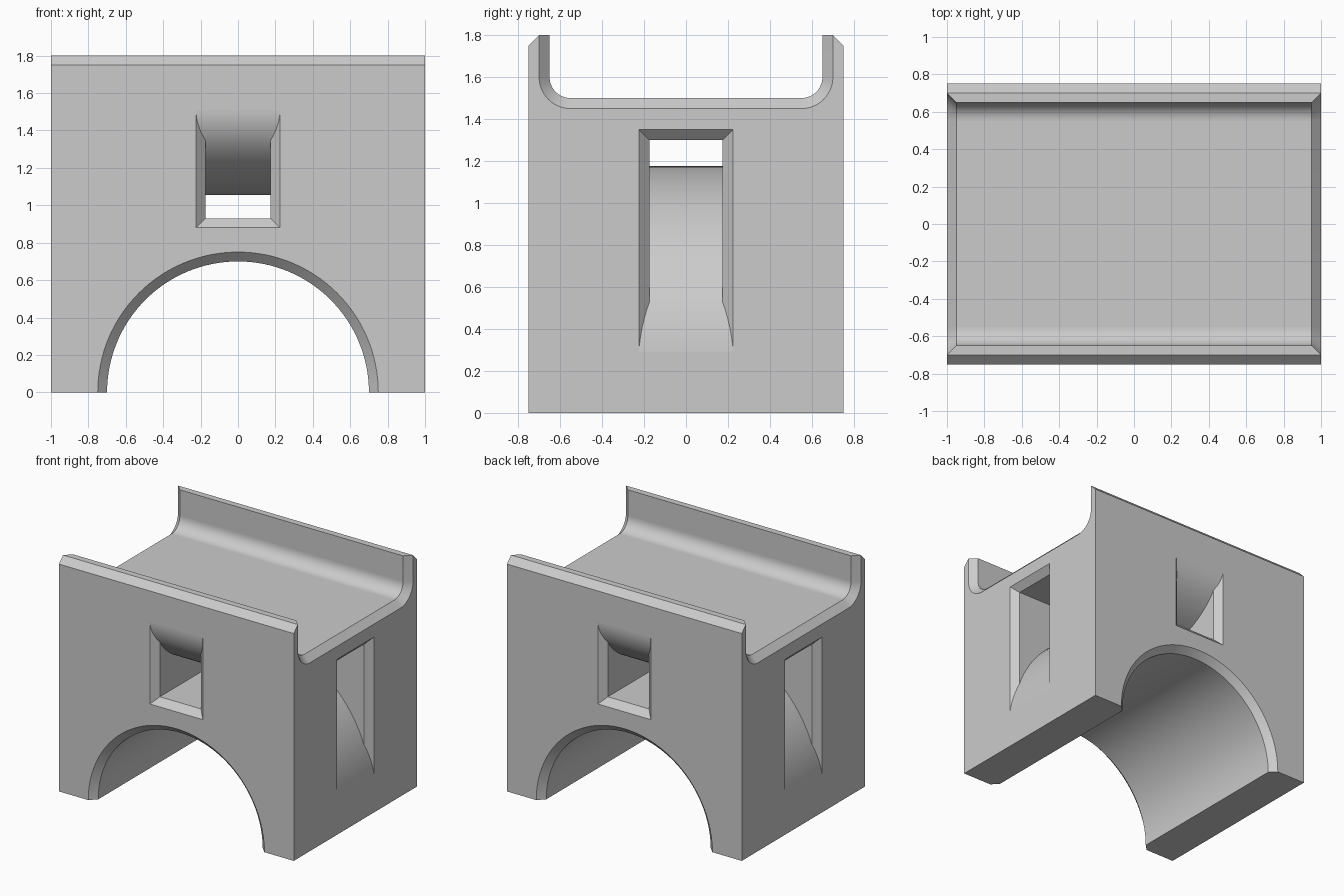
import bpy, bmesh, math

if "Cube" in bpy.data.objects:
    bpy.data.objects.remove(bpy.data.objects["Cube"], do_unlink=True)

BEVEL = 0.05
grey = bpy.data.materials.new("plain grey")
grey.use_nodes = True
COLOUR = (0.6, 0.6, 0.6, 1)
grey.diffuse_color = COLOUR
grey.node_tree.nodes["Principled BSDF"].inputs["Base Color"].default_value = COLOUR


def loft(name, axis, sections):
    """Solid through matching (u, z) outlines placed along x or y."""
    bm = bmesh.new()
    rings = []
    for s, outline in sections:
        rings.append([bm.verts.new((s, u, z) if axis == "x" else (u, s, z))
                      for u, z in outline])
    n = len(rings[0])
    for a, b in zip(rings, rings[1:]):
        for i in range(n):
            j = (i + 1) % n
            bm.faces.new((a[i], a[j], b[j], b[i]))
    bm.faces.new(rings[0])
    bm.faces.new(rings[-1])
    bmesh.ops.recalc_face_normals(bm, faces=bm.faces)
    mesh = bpy.data.meshes.new(name)
    bm.to_mesh(mesh)
    bm.free()
    mesh.materials.append(grey)
    obj = bpy.data.objects.new(name, mesh)
    bpy.context.collection.objects.link(obj)
    return obj


def flared(name, axis, half, outline):
    """Cutter whose outline widens at 45 degrees near both ends."""
    stations = [(-half - BEVEL, 2 * BEVEL), (BEVEL - half, 0),
                (half - BEVEL, 0), (half + BEVEL, 2 * BEVEL)]
    return loft(name, axis, [(s, outline(grow)) for s, grow in stations])


def cut(target, cutter):
    """Subtract the cutter from the target, then discard the cutter."""
    cutter.hide_render = True
    mod = target.modifiers.new("cut", "BOOLEAN")
    mod.operation = "DIFFERENCE"
    mod.solver = "EXACT"
    mod.object = cutter
    graph = bpy.context.evaluated_depsgraph_get()
    mesh = bpy.data.meshes.new_from_object(target.evaluated_get(graph))
    target.modifiers.remove(mod)
    target.data = mesh
    bpy.data.objects.remove(cutter, do_unlink=True)


def arc(cx, cz, rx, rz, start, end, steps):
    angles = [math.radians(start + (end - start) * i / steps)
              for i in range(steps + 1)]
    return [(cx + rx * math.cos(a), cz + rz * math.sin(a)) for a in angles]


# Main block with its outer top edges bevelled
body = loft("saddle_block", "x", [(s, [
    (-0.75, 0), (0.75, 0), (0.75, 1.75), (0.7, 1.8), (-0.7, 1.8), (-0.75, 1.75)])
    for s in (-1, 1)])


# Open trough along the top, with rounded inner corners
def trough(grow):
    r = 0.1 + grow
    return ([(-0.65 - grow, 2)] + arc(-0.55, 1.6, r, r, 180, 270, 14)
            + arc(0.55, 1.6, r, r, 270, 360, 14) + [(0.65 + grow, 2)])


cut(body, flared("trough_cutter", "x", 1, trough))


# Half-round arch through the bottom
def arch(grow):
    return arc(0, 0, 0.7 + grow, 0.7 + grow, 0, 360, 128)[:-1]


cut(body, flared("arch_cutter", "y", 0.75, arch))


# Strap slots: flared boxes with one curved wall
def slot(low, high):
    def outline(grow):
        w = 0.175 + grow
        return [(-w, low - grow), (w, low - grow), (w, high + grow), (-w, high + grow)]
    return outline


side_slot = flared("side_slot_cutter", "x", 1, slot(0.26, 1.30))
hump = [(-1.003, -0.2)] + arc(0, 0.221, 1.003, 0.955, 180, 0, 64) + [(1.003, -0.2)]
cut(side_slot, loft("hump", "y", [(-0.5, hump), (0.5, hump)]))
cut(body, side_slot)

front_slot = flared("front_slot_cutter", "y", 0.75, slot(0.93, 1.65))
belly = [(-0.7502, 2)] + arc(0, 1.515, 0.7502, 0.46, 180, 360, 64) + [(0.7502, 2)]
cut(front_slot, loft("belly", "x", [(-0.5, belly), (0.5, belly)]))
cut(body, front_slot)

# Smooth curved walls, crisp borders around flat faces
bm = bmesh.new()
bm.from_mesh(body.data)
bmesh.ops.remove_doubles(bm, verts=bm.verts, dist=0.0001)
for face in bm.faces:
    face.smooth = True
    face.material_index = 0
for edge in bm.edges:
    flat = any(max(abs(c) for c in f.normal) > 0.99999 for f in edge.link_faces)
    edge.smooth = not flat and edge.calc_face_angle(math.pi) < math.radians(30)
bm.to_mesh(body.data)
bm.free()
